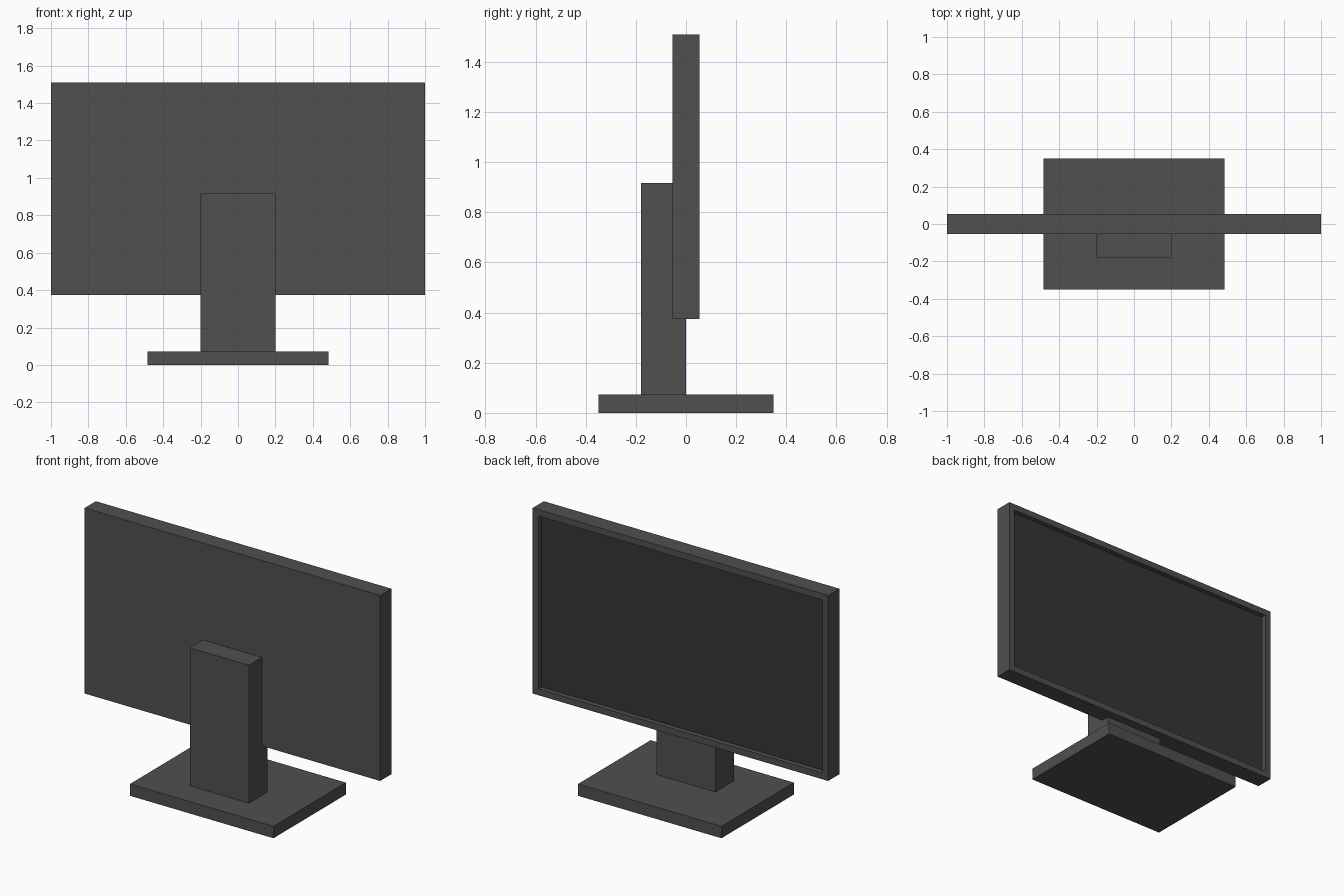
import bpy, bmesh

if "Cube" in bpy.data.objects:
    bpy.data.objects.remove(bpy.data.objects["Cube"])


def material(name, value):
    m = bpy.data.materials.new(name)
    m.diffuse_color = (value, value, value, 1)
    m.use_nodes = True
    m.node_tree.nodes["Principled BSDF"].inputs["Base Color"].default_value = m.diffuse_color
    return m


casing = material("dark_grey_plastic", 0.08)
glass = material("near_black_screen", 0.036)


def box(name, lo, hi):
    """Axis-aligned box between two corners."""
    bm = bmesh.new()
    bmesh.ops.create_cube(bm, size=1)
    for v in bm.verts:
        v.co = [(a + b) / 2 + c * (b - a) for a, b, c in zip(lo, hi, v.co)]
    mesh = bpy.data.meshes.new(name)
    bm.to_mesh(mesh)
    bm.free()
    mesh.materials.append(casing)
    ob = bpy.data.objects.new(name, mesh)
    bpy.context.collection.objects.link(ob)
    return ob


# Stand
box("base", (-0.485, -0.35, 0), (0.485, 0.35, 0.073))
box("neck", (-0.2, -0.18, 0.073), (0.2, 0, 0.917))

# Display housing with a recessed screen on the +y side
display = box("display", (-1, -0.054, 0.375), (1, 0.054, 1.51))
display.data.materials.append(glass)
bm = bmesh.new()
bm.from_mesh(display.data)
bm.normal_update()
screen = max(bm.faces, key=lambda f: f.normal.y)
bmesh.ops.inset_region(bm, faces=[screen], thickness=0.055)   # bezel
bmesh.ops.inset_region(bm, faces=[screen], thickness=0)       # recess walls
bmesh.ops.translate(bm, verts=screen.verts, vec=(0, -0.03, 0))
screen.material_index = 1
bm.normal_update()
bm.to_mesh(display.data)
bm.free()
